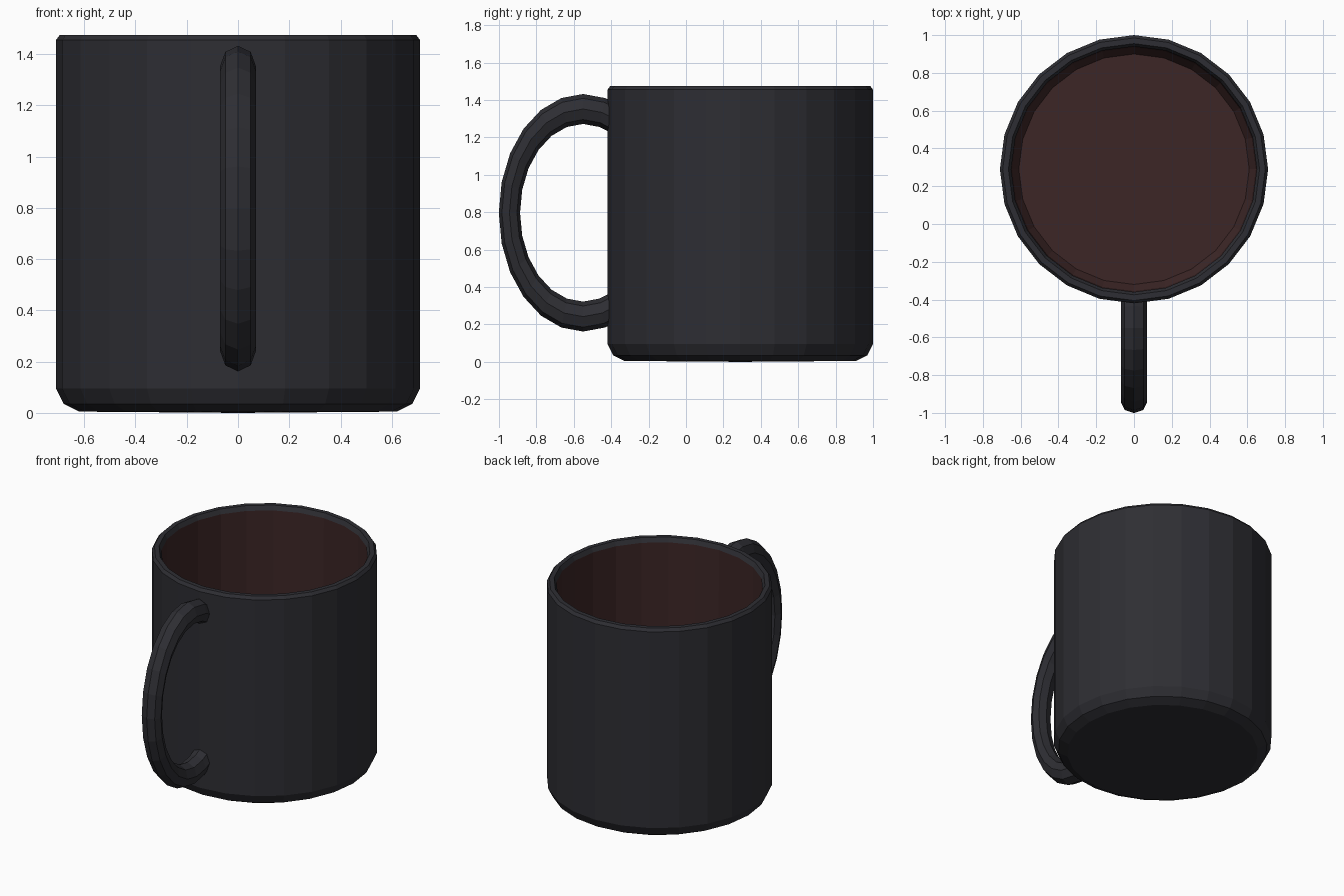
import bpy
import bmesh
from math import sin, cos, pi, radians

cube = bpy.data.objects.get("Cube")
if cube:
    bpy.data.objects.remove(cube, do_unlink=True)


def make_material(name, rgb):
    mat = bpy.data.materials.new(name)
    mat.use_nodes = True
    mat.diffuse_color = (*rgb, 1)
    mat.node_tree.nodes["Principled BSDF"].inputs["Base Color"].default_value = (*rgb, 1)
    return mat


def make_object(name, bm, materials):
    bmesh.ops.recalc_face_normals(bm, faces=bm.faces)
    mesh = bpy.data.meshes.new(name)
    bm.to_mesh(mesh)
    bm.free()
    for mat in materials:
        mesh.materials.append(mat)
    obj = bpy.data.objects.new(name, mesh)
    bpy.context.collection.objects.link(obj)
    return obj


def bridge(bm, a, b, material=0):
    n = len(a)
    for i in range(n):
        j = (i + 1) % n
        bm.faces.new((a[i], a[j], b[j], b[i])).material_index = material


def fan(bm, ring, centre, material=0):
    tip = bm.verts.new(centre)
    for i in range(len(ring)):
        bm.faces.new((ring[i], ring[i - 1], tip)).material_index = material


charcoal = make_material("charcoal glaze", (0.027, 0.027, 0.033))
brown = make_material("dark brown inside", (0.045, 0.019, 0.019))

# Mug body: lathed wall, chamfered foot and rim, hollow inside
SIDES, CENTRE_Y = 24, 0.29
outside = [(0.62, 0.005), (0.68, 0.035), (0.71, 0.095), (0.71, 1.455),
           (0.695, 1.475), (0.665, 1.475), (0.65, 1.445)]
inside = [(0.645, 0.13), (0.61, 0.07)]
bm = bmesh.new()
rings = []
for r, z in outside + inside:
    rings.append([bm.verts.new((r * cos(2 * pi * i / SIDES),
                                CENTRE_Y + r * sin(2 * pi * i / SIDES), z))
                  for i in range(SIDES)])
for k in range(len(rings) - 1):
    bridge(bm, rings[k], rings[k + 1], int(k >= len(outside) - 1))
fan(bm, rings[0], (0, CENTRE_Y, 0))
fan(bm, rings[-1], (0, CENTRE_Y, 0.07), 1)
make_object("mug_body", bm, [charcoal, brown])

# Handle: octagonal tube along a squashed arc, ends buried in the wall
MAJOR, MINOR, HALF_WIDTH, SQUASH = 0.555, 0.08, 0.07, 0.71
angles = [-25] + list(range(-15, 196, 15)) + [205]
bm = bmesh.new()
rings = []
for a in map(radians, angles):
    ring = []
    for i in range(8):
        t = 2 * pi * i / 8
        r = MAJOR + MINOR * cos(t)
        ring.append(bm.verts.new((HALF_WIDTH * sin(t),
                                  -0.55 - SQUASH * r * sin(a),
                                  0.797 + r * cos(a))))
    rings.append(ring)
for k in range(len(rings) - 1):
    bridge(bm, rings[k], rings[k + 1])
bm.faces.new(rings[0])
bm.faces.new(rings[-1])
make_object("handle", bm, [charcoal])
